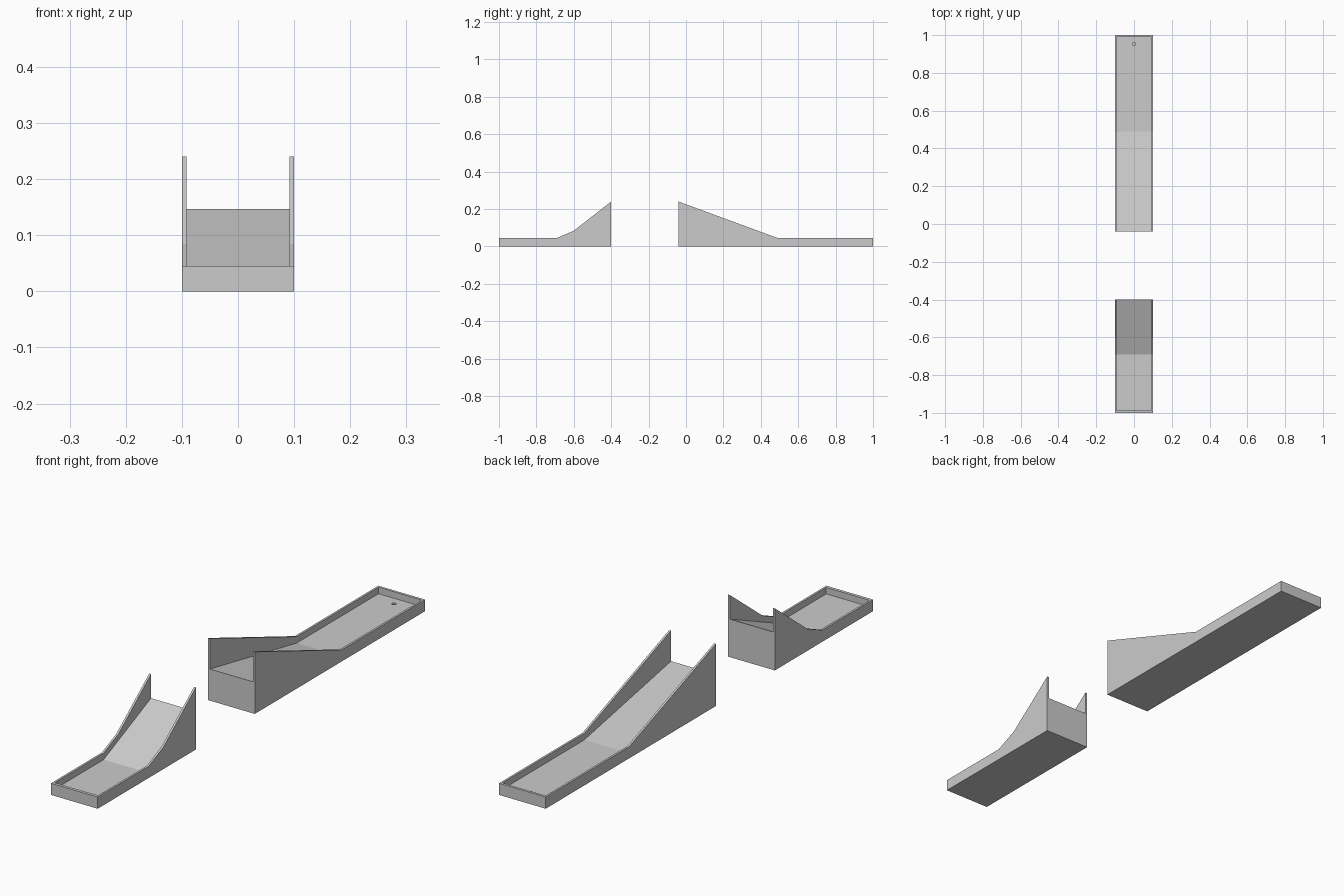
import bpy, bmesh

if "Cube" in bpy.data.objects:
    bpy.data.objects.remove(bpy.data.objects["Cube"])

HALF, WALL, FLOOR = 0.1, 0.008, 0.02


def finish(name, bm):
    bmesh.ops.recalc_face_normals(bm, faces=bm.faces)
    me = bpy.data.meshes.new(name)
    bm.to_mesh(me)
    bm.free()
    ob = bpy.data.objects.new(name, me)
    bpy.context.collection.objects.link(ob)
    return ob


def extrude_profile(name, pts, half):
    """Extrude a (y, z) side profile across x."""
    bm = bmesh.new()
    face = bm.faces.new([bm.verts.new((-half, y, z)) for y, z in pts])
    new = bmesh.ops.extrude_face_region(bm, geom=[face])["geom"]
    verts = [v for v in new if isinstance(v, bmesh.types.BMVert)]
    bmesh.ops.translate(bm, verts=verts, vec=(2 * half, 0, 0))
    return finish(name, bm)


def cut(ob, cutter):
    cutter.hide_render = True
    cutter.hide_set(True)
    mod = ob.modifiers.new("cut", "BOOLEAN")
    mod.operation = "DIFFERENCE"
    mod.solver = "EXACT"
    mod.object = cutter


def channel(name, outer, inner):
    """Solid side silhouette with the ball channel cut out between the walls."""
    ob = extrude_profile(name, outer, HALF)
    cut(ob, extrude_profile(name + "_channel_cutter", inner, HALF - WALL))
    return ob


# Launch ramp: short tray with steep flared side walls
slope = (0.147 - FLOOR) / 0.29
launch = channel(
    "launch_ramp",
    [(-1, 0), (-0.4, 0), (-0.4, 0.24), (-0.6, 0.084), (-0.69, 0.045), (-1, 0.045)],
    [(-0.988, FLOOR), (-0.69, FLOOR), (-0.3, FLOOR + slope * 0.39),
     (-0.3, 0.5), (-0.988, 0.5)])

# Landing ramp: long tray sloping down to the flat green
slope = (0.122 - FLOOR) / 0.53
landing = channel(
    "landing_ramp",
    [(1, 0), (-0.04, 0), (-0.04, 0.24), (0.49, 0.045), (1, 0.045)],
    [(0.99, FLOOR), (0.49, FLOOR), (-0.14, FLOOR + slope * 0.63),
     (-0.14, 0.5), (0.99, 0.5)])

# Cup hole at the far end
bm = bmesh.new()
bmesh.ops.create_cone(bm, cap_ends=True, segments=24, radius1=0.008,
                      radius2=0.008, depth=0.03)
bmesh.ops.translate(bm, verts=bm.verts, vec=(0, 0.953, 0.02))
cut(landing, finish("cup_hole_cutter", bm))
